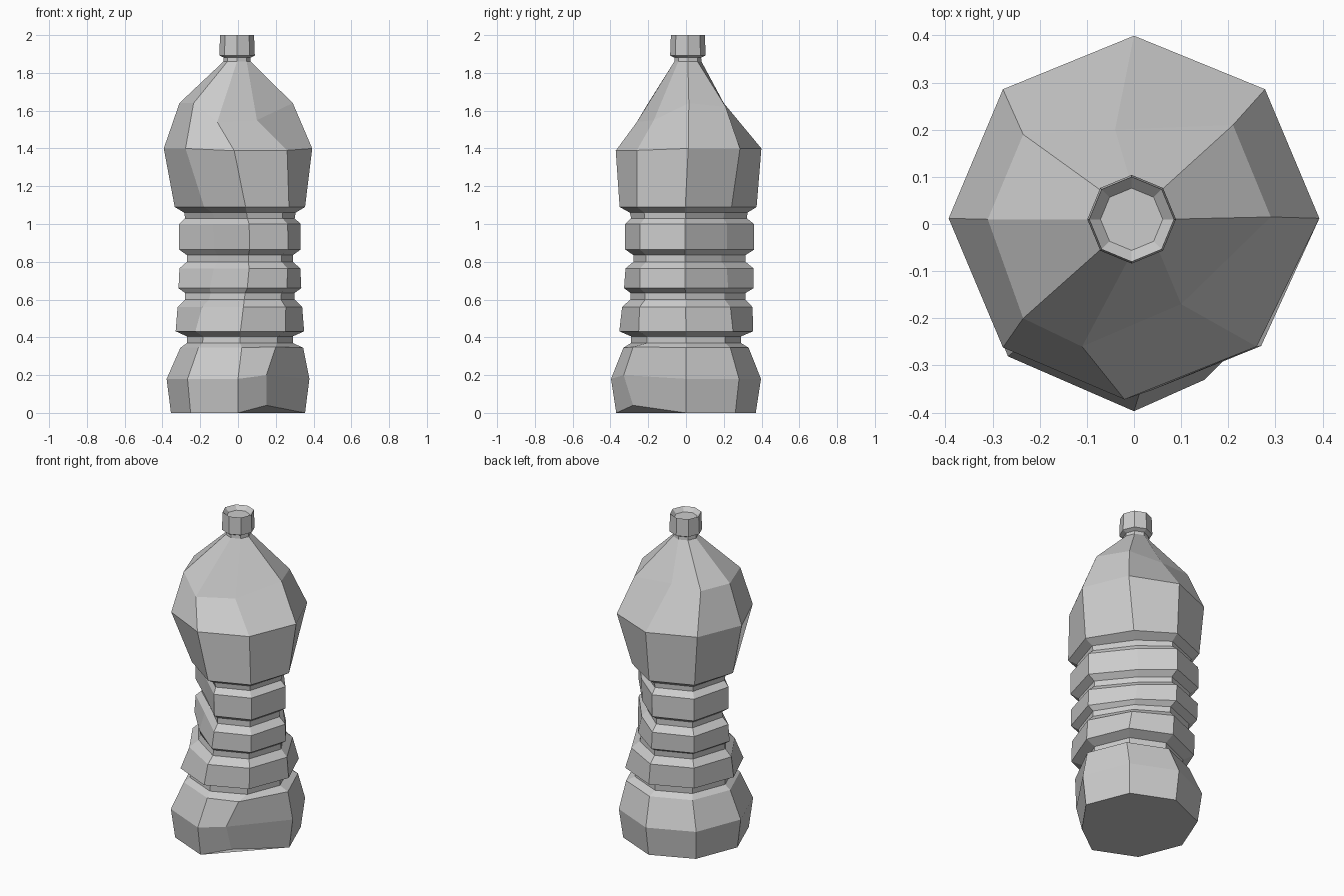
import bpy, bmesh, math
from mathutils import Vector

if "Cube" in bpy.data.objects:
    bpy.data.objects.remove(bpy.data.objects["Cube"])

mat = bpy.data.materials.new("light grey plastic")
mat.diffuse_color = (0.6, 0.6, 0.6, 1)
mat.use_nodes = True
mat.node_tree.nodes["Principled BSDF"].inputs["Base Color"].default_value = mat.diffuse_color

SIDES = 8
# cross-section of the crushed waist, as multiples of the ring radius
CRUSHED = [(1.0, -.05), (.44, .64), (-.09, 1.09), (-.80, .82),
           (-1.0, .05), (-.42, -.47), (.16, -1.03), (.79, -.79)]


def ring(z, r, crush=0.0, cx=0.0, cy=0.0, ry=1.0):
    """Octagon of radius r blended towards the crushed cross-section."""
    pts = []
    for i in range(SIDES):
        a = math.tau * i / SIDES
        p = Vector((math.cos(a), math.sin(a) * ry)).lerp(Vector(CRUSHED[i]), crush) * r
        pts.append(Vector((p.x + cx, p.y + cy, z)))
    return pts


def loft(name, rings):
    """Skin a stack of rings and close both ends."""
    bm = bmesh.new()
    loops = [[bm.verts.new(p) for p in r] for r in rings]
    for a, b in zip(loops, loops[1:]):
        for i in range(SIDES):
            j = (i + 1) % SIDES
            bm.faces.new((a[i], a[j], b[j], b[i]))
    bm.faces.new(loops[0][::-1])
    bm.faces.new(loops[-1])
    bmesh.ops.recalc_face_normals(bm, faces=bm.faces)
    me = bpy.data.meshes.new(name)
    bm.to_mesh(me)
    bm.free()
    me.materials.append(mat)
    ob = bpy.data.objects.new(name, me)
    bpy.context.collection.objects.link(ob)


# base with a dent on the front right corner
foot = ring(0, .355, ry=1.04)
belly = ring(.18, .378, ry=1.05)
foot_top = ring(.345, .325, cx=.02, ry=1.02)
foot[7] = Vector((.15, -.28, .04))
belly[7] = Vector((.15, -.33, .20))
foot_top[7] = Vector((.20, -.28, .35))

# ribbed waist: height, radius, amount of crushing
RIBS = [(.37, .28, 0), (.405, .28, .05), (.432, .34, .05),
        (.56, .33, .35), (.60, .29, .5), (.635, .29, .6), (.66, .325, .75),
        (.765, .32, .95), (.80, .28, 1), (.835, .28, 1), (.865, .322, 1),
        (1.0, .322, .95), (1.03, .29, .85), (1.06, .295, .75), (1.09, .345, .55)]
waist = [ring(z, r, c, .01, .01 * c, 1.04) for z, r, c in RIBS]

# shoulder with uneven folds
chest = ring(1.40, .393, cy=.012, ry=.985)
chest[6] = Vector((-.02, -.372, 1.388))
chest[7] = Vector((.26, -.26, 1.39))
fold = [Vector(p) for p in [
    (.29, .015, 1.64), (.21, .21, 1.62), (-.04, .20, 1.64), (-.235, .19, 1.64),
    (-.31, .01, 1.64), (-.235, -.20, 1.64), (-.11, -.26, 1.54), (.10, -.17, 1.55)]]

# neck
neck = [ring(1.86, .072, cx=-.005, cy=.01), ring(1.885, .07, cx=-.005, cy=.01)]
loft("bottle_body", [foot, belly, foot_top] + waist + [chest, fold] + neck)

# cap with a shallow sunken top
loft("cap", [ring(z, r, cx=-.005, cy=.01) for z, r in
             [(1.88, .07), (1.892, .094), (2.0, .09), (1.975, .066)]])
